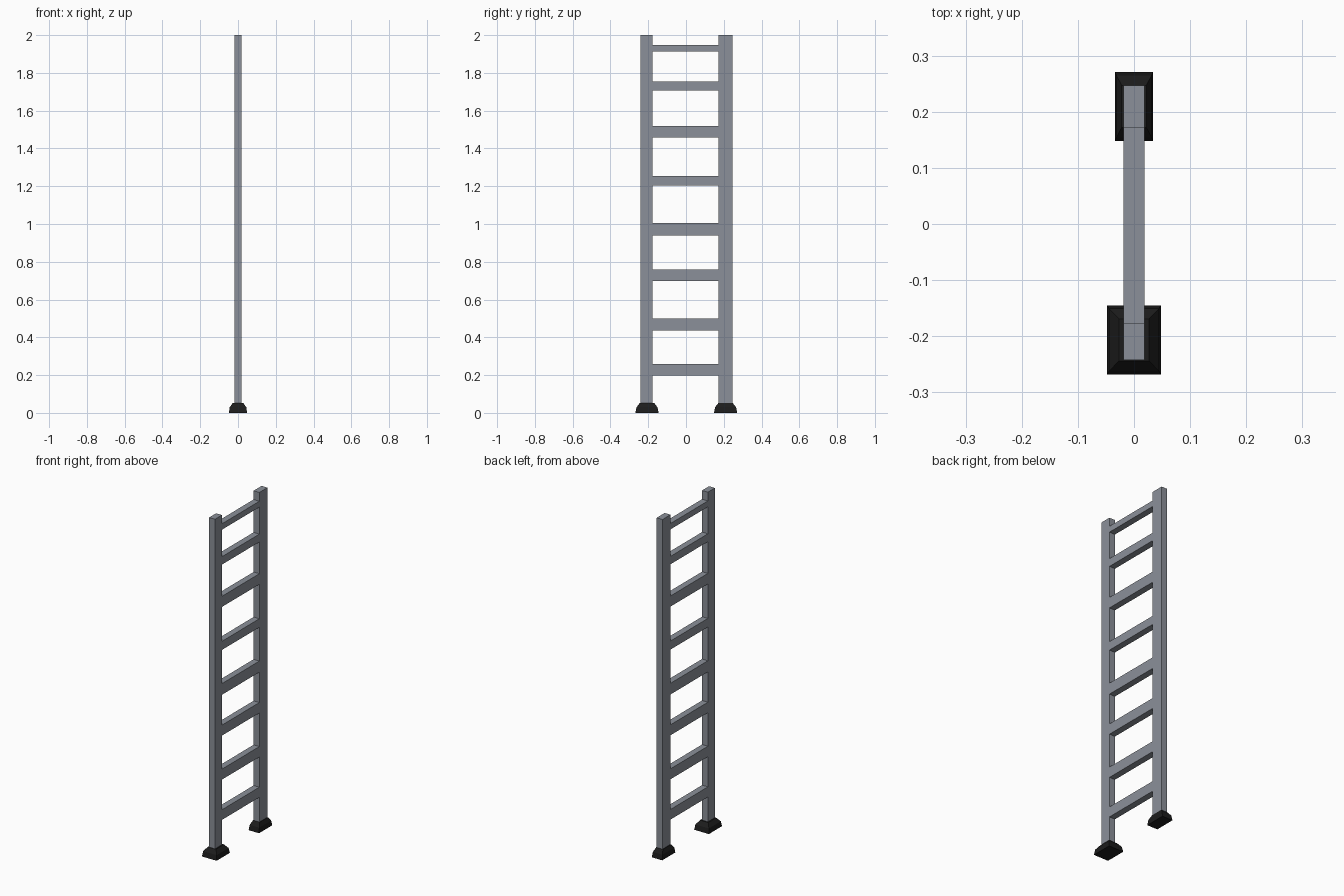
import bpy, bmesh

if "Cube" in bpy.data.objects:
    bpy.data.objects.remove(bpy.data.objects["Cube"])


def material(name, color):
    m = bpy.data.materials.new(name)
    m.diffuse_color = (*color, 1)
    m.use_nodes = True
    m.node_tree.nodes["Principled BSDF"].inputs["Base Color"].default_value = m.diffuse_color
    return m


metal = material("metal", (0.26, 0.28, 0.32))
rubber = material("rubber", (0.012, 0.012, 0.012))


def loft(name, rings, mat):
    """Stack rectangles (x half-width, y0, y1, z) into a closed solid."""
    bm = bmesh.new()
    loops = [[bm.verts.new(p) for p in ((-h, y0, z), (h, y0, z), (h, y1, z), (-h, y1, z))]
             for h, y0, y1, z in rings]
    for a, b in zip(loops, loops[1:]):
        for i in range(4):
            j = (i + 1) % 4
            bm.faces.new((a[i], a[j], b[j], b[i]))
    bm.faces.new(loops[0][::-1])
    bm.faces.new(loops[-1])
    me = bpy.data.meshes.new(name)
    bm.to_mesh(me)
    bm.free()
    me.materials.append(mat)
    ob = bpy.data.objects.new(name, me)
    bpy.context.collection.objects.link(ob)


DEPTH = 0.019

# Side rails
rails = {"front_rail": (-0.242, -0.177), "back_rail": (0.172, 0.247)}
for name, (y0, y1) in rails.items():
    loft(name, [(DEPTH, y0, y1, 0.045), (DEPTH, y0, y1, 2.0)], metal)

# Rungs, thinner toward the top, flush with the rails
rungs = [(0.199, 0.259), (0.437, 0.499), (0.697, 0.759), (0.938, 1.004),
         (1.203, 1.254), (1.457, 1.52), (1.707, 1.754), (1.913, 1.948)]
for i, (z0, z1) in enumerate(rungs):
    loft(f"rung_{i + 1}", [(DEPTH, -0.177, 0.172, z0), (DEPTH, -0.177, 0.172, z1)], metal)

# Rubber feet, tapering in two steps up to the rails
feet = {"front_foot": (0.048, -0.268, -0.145, 0.027), "back_foot": (0.034, 0.148, 0.271, 0.022)}
for name, (h, y0, y1, top) in feet.items():
    loft(name, [(h, y0, y1, 0), (h * 0.92, y0 + 0.006, y1 - 0.006, 0.03),
                (top, y0 + 0.024, y1 - 0.024, 0.053)], rubber)
